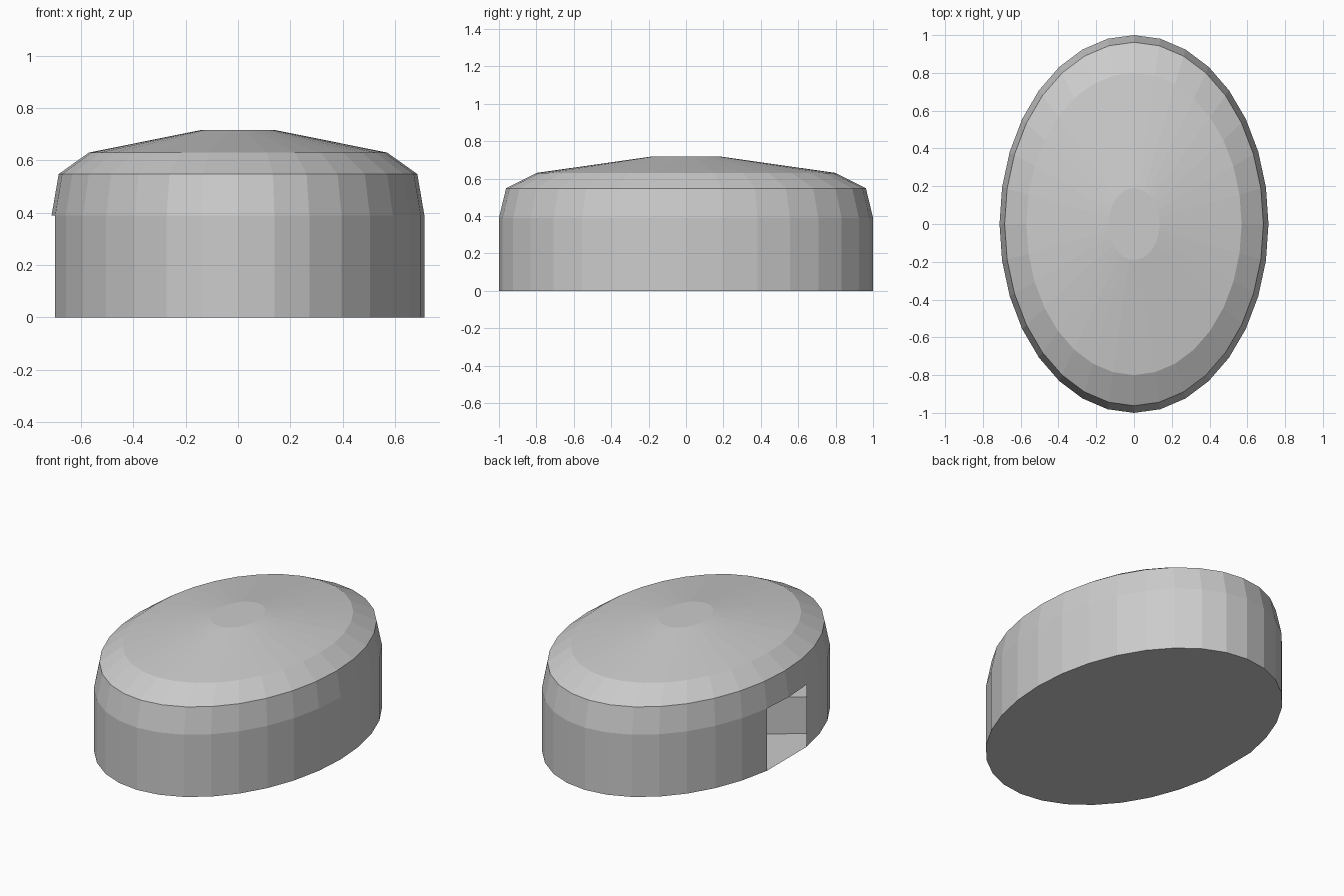
import bpy, bmesh, math
from mathutils import Matrix

cube = bpy.data.objects.get("Cube")
if cube:
    bpy.data.objects.remove(cube, do_unlink=True)

SIDES = 32
RX, RY = 0.712, 1.0
DOOR = SIDES // 2            # ring corner in the middle of the doorway

grey = bpy.data.materials.new("plain grey")
grey.use_nodes = True
colour = (0.6, 0.6, 0.6, 1)
grey.diffuse_color = colour
grey.node_tree.nodes["Principled BSDF"].inputs["Base Color"].default_value = colour


def add_object(name, bm):
    mesh = bpy.data.meshes.new(name)
    bm.to_mesh(mesh)
    bm.free()
    mesh.materials.append(grey)
    obj = bpy.data.objects.new(name, mesh)
    bpy.context.collection.objects.link(obj)
    return obj


def ring(bm, scale, z):
    """Oval ring of corners with a corner on each axis."""
    angles = [2 * math.pi * i / SIDES for i in range(SIDES)]
    return [bm.verts.new((RX * scale * math.cos(a), RY * scale * math.sin(a), z))
            for a in angles]


# Hollow oval shell: wall, sloping eaves and shallow roof with a flat cap
bm = bmesh.new()
profile = [(1, 0), (1, 0.39), (0.962, 0.548), (0.80, 0.63), (0.19, 0.717)]
rings = [ring(bm, s, z) for s, z in profile]
for level, (low, high) in enumerate(zip(rings, rings[1:])):
    for i in range(SIDES):
        if level == 0 and i in (DOOR - 1, DOOR):
            continue         # doorway
        j = (i + 1) % SIDES
        bm.faces.new((low[i], low[j], high[j], high[i]))
bm.faces.new(rings[-1])

# Floor, cut straight across the doorway
sill = rings[0].pop(DOOR)
bm.faces.new(list(reversed(rings[0])))
bm.verts.remove(sill)
add_object("oval_shell", bm)

# Low block standing inside the doorway
bm = bmesh.new()
bmesh.ops.create_cube(bm, size=1, matrix=Matrix.Diagonal((0.25, 0.28, 0.23, 1)))
block = add_object("inner_block", bm)
block.location = (-0.435, -0.39, 0.118)
block.rotation_euler.z = math.radians(37)
